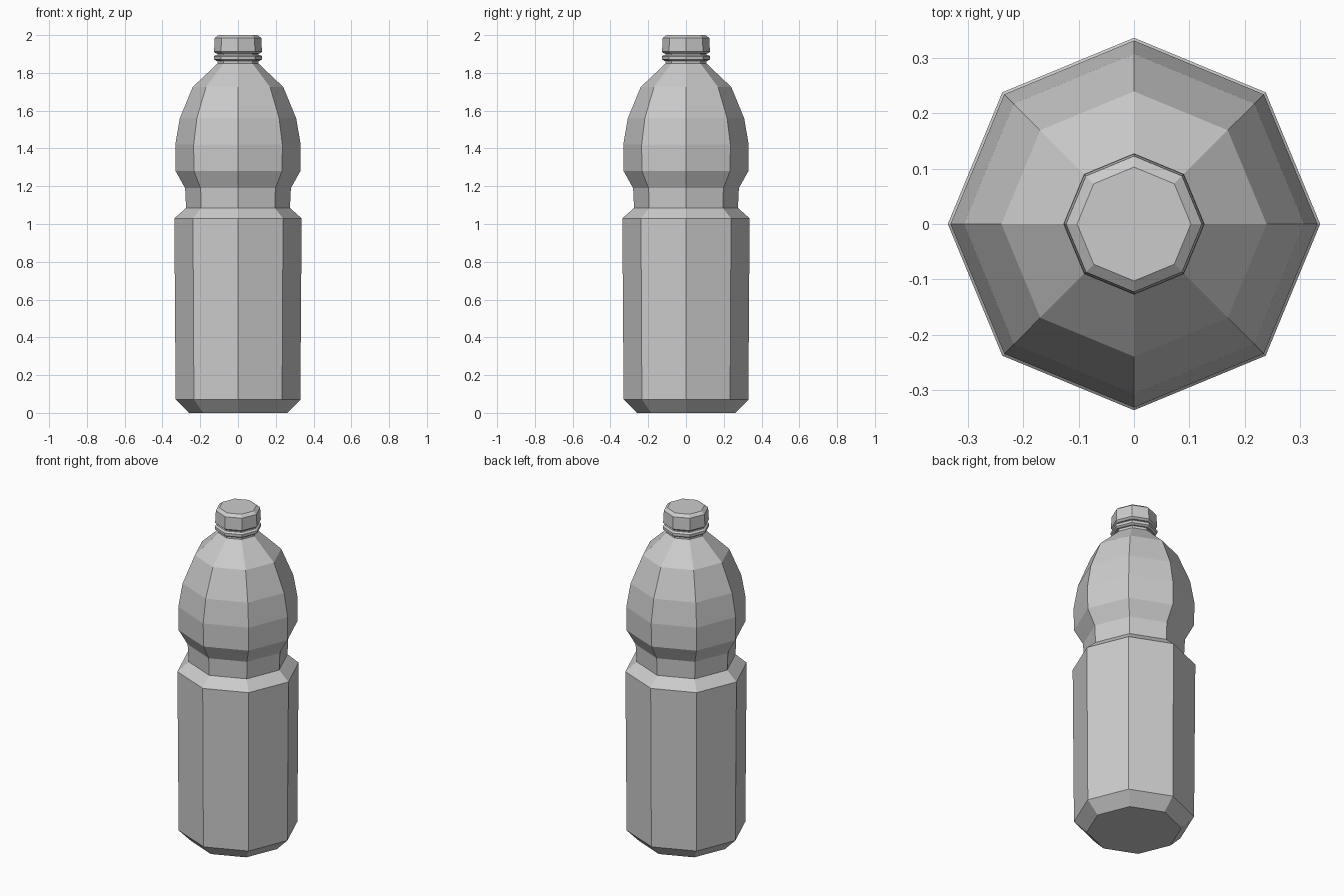
import bpy
import math

cube = bpy.data.objects.get("Cube")
if cube:
    bpy.data.objects.remove(cube, do_unlink=True)

SIDES = 8

grey = bpy.data.materials.new("light grey plastic")
grey.use_nodes = True
colour = (0.6, 0.6, 0.6, 1)
grey.diffuse_color = colour
grey.node_tree.nodes["Principled BSDF"].inputs["Base Color"].default_value = colour


def lathe(name, profile):
    """Turn a (radius, height) profile into a closed eight-sided solid."""
    verts = [(r * math.cos(math.tau * i / SIDES), r * math.sin(math.tau * i / SIDES), z)
             for r, z in profile for i in range(SIDES)]
    faces = []
    for ring in range(len(profile) - 1):
        a, b = ring * SIDES, (ring + 1) * SIDES
        for i in range(SIDES):
            j = (i + 1) % SIDES
            faces.append((a + i, a + j, b + j, b + i))
    faces.append(tuple(reversed(range(SIDES))))
    faces.append(tuple(range(len(verts) - SIDES, len(verts))))
    mesh = bpy.data.meshes.new(name)
    mesh.from_pydata(verts, [], faces)
    mesh.materials.append(grey)
    obj = bpy.data.objects.new(name, mesh)
    bpy.context.collection.objects.link(obj)
    return obj


# Body: chamfered base, tall lower section, grip waist, domed shoulder, neck
lathe("bottle_body", [
    (0.26, 0), (0.33, 0.07), (0.337, 1.03), (0.275, 1.085), (0.28, 1.19),
    (0.33, 1.28), (0.332, 1.42), (0.308, 1.56), (0.24, 1.725),
    (0.108, 1.85), (0.108, 1.91),
])

# Tamper ring under the cap
lathe("neck_ring", [(0.116, 1.864), (0.128, 1.872), (0.128, 1.888), (0.116, 1.896)])

# Screw cap with chamfered rims
lathe("cap", [(0.115, 1.902), (0.127, 1.912), (0.123, 1.985), (0.103, 2.0)])
